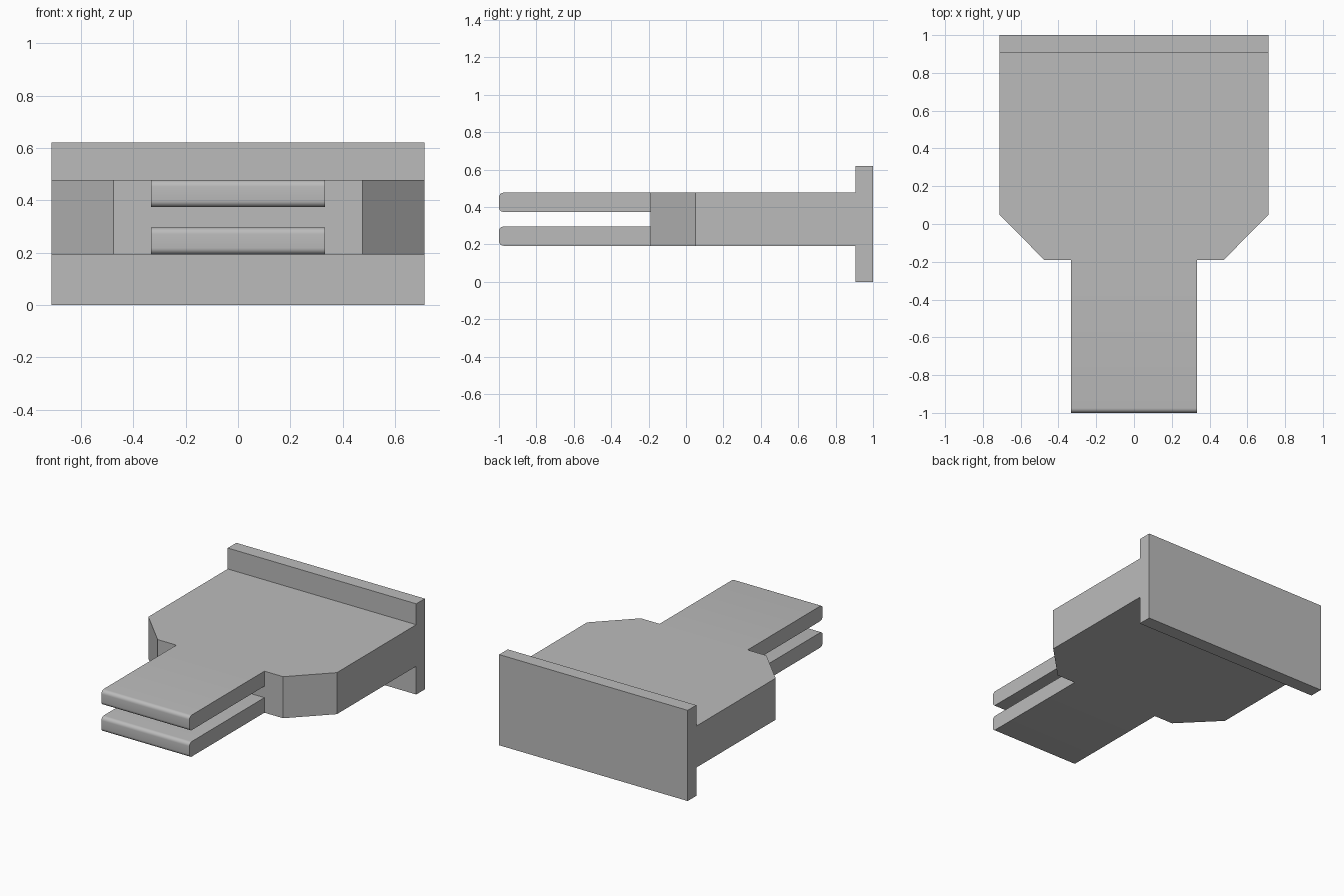
import bpy
import bmesh
import math

default = bpy.data.objects.get("Cube")
if default:
    bpy.data.objects.remove(default, do_unlink=True)

# Shared dimensions
HALF_W, NOSE_W, PRONG_W = 0.713, 0.475, 0.333
LOW, HIGH, TOP = 0.193, 0.477, 0.62
PRONG_H = 0.103
TIP, NOSE, SHOULDER, FLANGE, BACK = -1.0, -0.19, 0.05, 0.907, 1.0

grey = bpy.data.materials.new("plain grey")
grey.use_nodes = True
colour = (0.5, 0.5, 0.5, 1)
grey.diffuse_color = colour
grey.node_tree.nodes["Principled BSDF"].inputs["Base Color"].default_value = colour


def slab(name, outline, z0, z1, round_tip=0):
    """Extrude a plan outline upwards, optionally rounding its front edges."""
    bm = bmesh.new()
    face = bm.faces.new([bm.verts.new((x, y, z0)) for x, y in outline])
    grown = bmesh.ops.extrude_face_region(bm, geom=[face])["geom"]
    for v in grown:
        if isinstance(v, bmesh.types.BMVert):
            v.co.z = z1
    bmesh.ops.recalc_face_normals(bm, faces=bm.faces)
    if round_tip:
        front = [e for e in bm.edges
                 if all(abs(v.co.y - TIP) < 1e-4 for v in e.verts)
                 and abs(e.verts[0].co.z - e.verts[1].co.z) < 1e-4]
        bmesh.ops.bevel(bm, geom=front, offset=round_tip, segments=6,
                        profile=0.5, affect='EDGES')
    mesh = bpy.data.meshes.new(name)
    bm.to_mesh(mesh)
    bm.free()
    mesh.materials.append(grey)
    obj = bpy.data.objects.new(name, mesh)
    bpy.context.collection.objects.link(obj)
    return obj


def rectangle(w, y0, y1):
    return [(-w, y0), (w, y0), (w, y1), (-w, y1)]


# Tapered body
body = slab("body", [(-NOSE_W, NOSE), (NOSE_W, NOSE), (HALF_W, SHOULDER),
                     (HALF_W, FLANGE), (-HALF_W, FLANGE), (-HALF_W, SHOULDER)],
            LOW, HIGH)

# Back flange and the two flat prongs
parts = [
    slab("back_flange", rectangle(HALF_W, FLANGE, BACK), 0, TOP),
    slab("lower_prong", rectangle(PRONG_W, TIP, NOSE), LOW, LOW + PRONG_H, 0.025),
    slab("upper_prong", rectangle(PRONG_W, TIP, NOSE), HIGH - PRONG_H, HIGH, 0.025),
]

# Fuse everything into one solid
bpy.context.view_layer.objects.active = body
for part in parts:
    join = body.modifiers.new("join", 'BOOLEAN')
    join.operation = 'UNION'
    join.solver = 'EXACT'
    join.object = part
    bpy.ops.object.modifier_apply(modifier=join.name)
    bpy.data.objects.remove(part, do_unlink=True)

# Merge flat seams and smooth only the rounded tips
bm = bmesh.new()
bm.from_mesh(body.data)
bmesh.ops.remove_doubles(bm, verts=bm.verts, dist=1e-4)
bmesh.ops.dissolve_limit(bm, angle_limit=math.radians(1),
                         verts=bm.verts, edges=bm.edges)
bm.to_mesh(body.data)
bm.free()
bpy.ops.object.select_all(action='DESELECT')
body.select_set(True)
bpy.ops.object.shade_smooth_by_angle(angle=math.radians(30))
